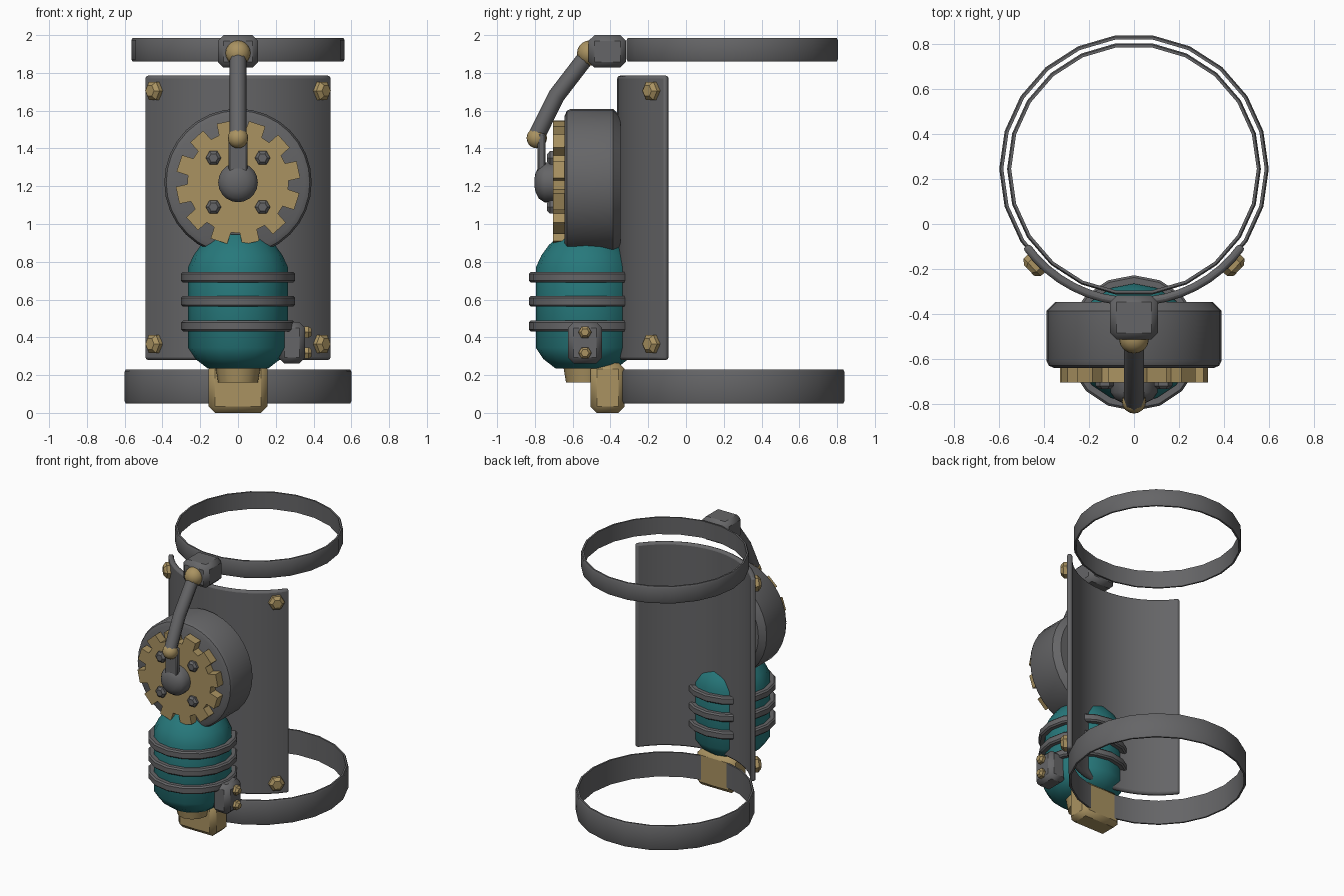
import bpy, bmesh
from math import sin, cos, pi, radians
from mathutils import Vector

if "Cube" in bpy.data.objects:
    bpy.data.objects.remove(bpy.data.objects["Cube"])


def material(name, col):
    m = bpy.data.materials.new(name)
    m.diffuse_color = col
    m.use_nodes = True
    m.node_tree.nodes["Principled BSDF"].inputs["Base Color"].default_value = m.diffuse_color
    return m


GOLD = material("brass", (0.40, 0.29, 0.12, 1))
TEAL = material("teal_paint", (0.02, 0.19, 0.20, 1))
GREY = material("dark_metal", (0.13, 0.13, 0.135, 1))
FRONT = Vector((0, -1, 0))
UP = Vector((0, 0, 1))
CY = 0.245  # centre of the limb that the straps go round


def finish(name, bm, loc, mat, axis=UP, bevel=0, angle=35, segs=2):
    bmesh.ops.recalc_face_normals(bm, faces=bm.faces)
    me = bpy.data.meshes.new(name)
    bm.to_mesh(me)
    bm.free()
    me.shade_smooth()
    me.set_sharp_from_angle(angle=radians(angle))
    me.materials.append(mat)
    ob = bpy.data.objects.new(name, me)
    bpy.context.collection.objects.link(ob)
    ob.location = loc
    if axis == FRONT:
        ob.rotation_euler = (pi / 2, 0, 0)
    elif axis != UP:
        ob.rotation_euler = axis.to_track_quat('Z', 'Y').to_euler()
    if bevel:
        b = ob.modifiers.new("bevel", 'BEVEL')
        b.width, b.segments = bevel, segs
    return ob


def lathe(name, profile, n, loc, mat, axis=UP, closed=False, angle=35):
    bm = bmesh.new()
    loops = [[bm.verts.new((r * cos(2 * pi * i / n), r * sin(2 * pi * i / n), z))
              for i in range(n)] for r, z in profile]
    pairs = list(zip(loops, loops[1:]))
    if closed:
        pairs.append((loops[-1], loops[0]))
    else:
        bm.faces.new(loops[0])
        bm.faces.new(loops[-1])
    for a, b in pairs:
        for i in range(n):
            j = (i + 1) % n
            bm.faces.new((a[i], a[j], b[j], b[i]))
    return finish(name, bm, loc, mat, axis, angle=angle)


def box(name, lo, hi, mat, bevel, segs=1):
    lo, hi = Vector(lo), Vector(hi)
    bm = bmesh.new()
    bmesh.ops.create_cube(bm, size=1)
    bmesh.ops.scale(bm, vec=hi - lo, verts=bm.verts)
    return finish(name, bm, (lo + hi) / 2, mat, bevel=bevel, segs=segs)


def prism(name, pts, depth, loc, mat, axis=UP, bevel=0):
    bm = bmesh.new()
    f = bm.faces.new([bm.verts.new((x, y, 0)) for x, y in pts])
    ext = bmesh.ops.extrude_face_region(bm, geom=[f])
    bmesh.ops.translate(bm, vec=(0, 0, depth),
                        verts=[v for v in ext["geom"] if isinstance(v, bmesh.types.BMVert)])
    return finish(name, bm, loc, mat, axis, bevel)


def ball(name, loc, r, mat):
    bm = bmesh.new()
    bmesh.ops.create_uvsphere(bm, u_segments=16, v_segments=10, radius=r)
    return finish(name, bm, loc, mat, angle=60)


def bolt(name, loc, axis, r, h, mat):
    prof = [(r, -0.02), (r, h * 0.6), (r * 0.6, h)]
    return lathe(name, prof, 6, loc, mat, axis, angle=20)


# Straps
for name, r, z0, z1 in (("upper_strap", 0.565, 1.86, 1.985), ("lower_strap", 0.6, 0.05, 0.23)):
    c = 0.012
    lathe(name, [(r - 0.018, z0), (r - 0.006, z0), (r, z0 + c), (r, z1 - c),
                 (r - 0.006, z1), (r - 0.018, z1)], 22, (0, CY, 0), GREY, closed=True)

# Curved back plate
N, half = 16, radians(54.5)
arc = [-pi / 2 - half + 2 * half * i / N for i in range(N + 1)]
outline = [(0.609 * cos(a), 0.609 * sin(a)) for a in arc]
outline += [(0.572 * cos(a), 0.572 * sin(a)) for a in reversed(arc)]
plate = prism("curved_plate", outline, 1.505, (0, CY, 0.28), GREY, bevel=0.014)
plate.modifiers["bevel"].limit_method = 'ANGLE'

# Plate bolts
for s in (-1, 1):
    d = Vector((s * sin(radians(46)), -cos(radians(46)), 0))
    for z in (0.365, 1.705):
        bolt("plate_bolt", Vector((0, CY, z)) + d * 0.6, d, 0.055, 0.05, GOLD)

# Drum housing
lathe("drum_housing", [(0.35, 0), (0.39, 0.04), (0.39, 0.262), (0.38, 0.283), (0.355, 0.295)],
      32, (0, -0.347, 1.22), GREY, FRONT)

# Gear wheel with twelve teeth
teeth = []
for i in range(12):
    a = radians(12 + 30 * i)
    for off, r in ((-10, 0.268), (-8, 0.33), (8, 0.33), (10, 0.268)):
        teeth.append((r * cos(a + radians(off)), r * sin(a + radians(off))))
prism("gear_wheel", teeth, 0.07, (0, -0.635, 1.22), GOLD, FRONT)
for x in (-0.13, 0.13):
    for z in (1.09, 1.35):
        bolt("gear_bolt", (x, -0.7, z), FRONT, 0.041, 0.035, GREY)

# Hub and crank arm
lathe("hub", [(0.105, 0), (0.105, 0.055), (0.085, 0.085), (0.05, 0.102), (0.015, 0.108)],
      20, (0, -0.695, 1.22), GREY, FRONT, angle=50)
box("crank_arm", (-0.05, -0.785, 1.2), (0.05, -0.745, 1.48), GREY, 0.008)

# Bent connecting rod with ball joints
cu = bpy.data.curves.new("connecting_rod", 'CURVE')
cu.dimensions = '3D'
cu.bevel_depth, cu.bevel_resolution, cu.use_fill_caps = 0.045, 2, True
sp = cu.splines.new('POLY')
sp.points.add(2)
for p, co in zip(sp.points, ((0, -0.795, 1.46), (0, -0.685, 1.68), (0, -0.52, 1.895))):
    p.co = (*co, 1)
cu.materials.append(GREY)
bpy.context.collection.objects.link(bpy.data.objects.new("connecting_rod", cu))
ball("lower_ball_joint", (0, -0.79, 1.455), 0.054, GOLD)
ball("upper_ball_joint", (0, -0.51, 1.905), 0.067, GOLD)
box("strap_block", (-0.107, -0.515, 1.828), (0.107, -0.318, 2.0), GREY, 0.03)

# Tank with ribs
TY = -0.53
lathe("tank", [(0.16, 0.235), (0.225, 0.285), (0.265, 0.345), (0.265, 0.77),
               (0.235, 0.835), (0.195, 0.89), (0.13, 0.945)], 16, (0, TY, 0), TEAL, angle=40)
for z in (0.46, 0.59, 0.718):
    lathe("tank_rib", [(0.255, z - 0.028), (0.292, z - 0.028), (0.302, z - 0.018),
                       (0.302, z + 0.018), (0.292, z + 0.028), (0.255, z + 0.028)],
          16, (0, TY, 0), GREY, closed=True)

# Outlet below the tank
lathe("outlet_neck", [(0.105, 0.16), (0.12, 0.25)], 12, (0, TY, 0), GOLD)
box("outlet_block", (-0.155, -0.505, 0.0), (0.155, -0.325, 0.265), GOLD, 0.033)

# Side bracket with two bolts
box("side_bracket", (0.215, -0.625, 0.262), (0.355, -0.445, 0.48), GREY, 0.03)
for z in (0.317, 0.427):
    bolt("bracket_bolt", (0.35, -0.535, z), Vector((1, 0, 0)), 0.035, 0.04, GOLD)
